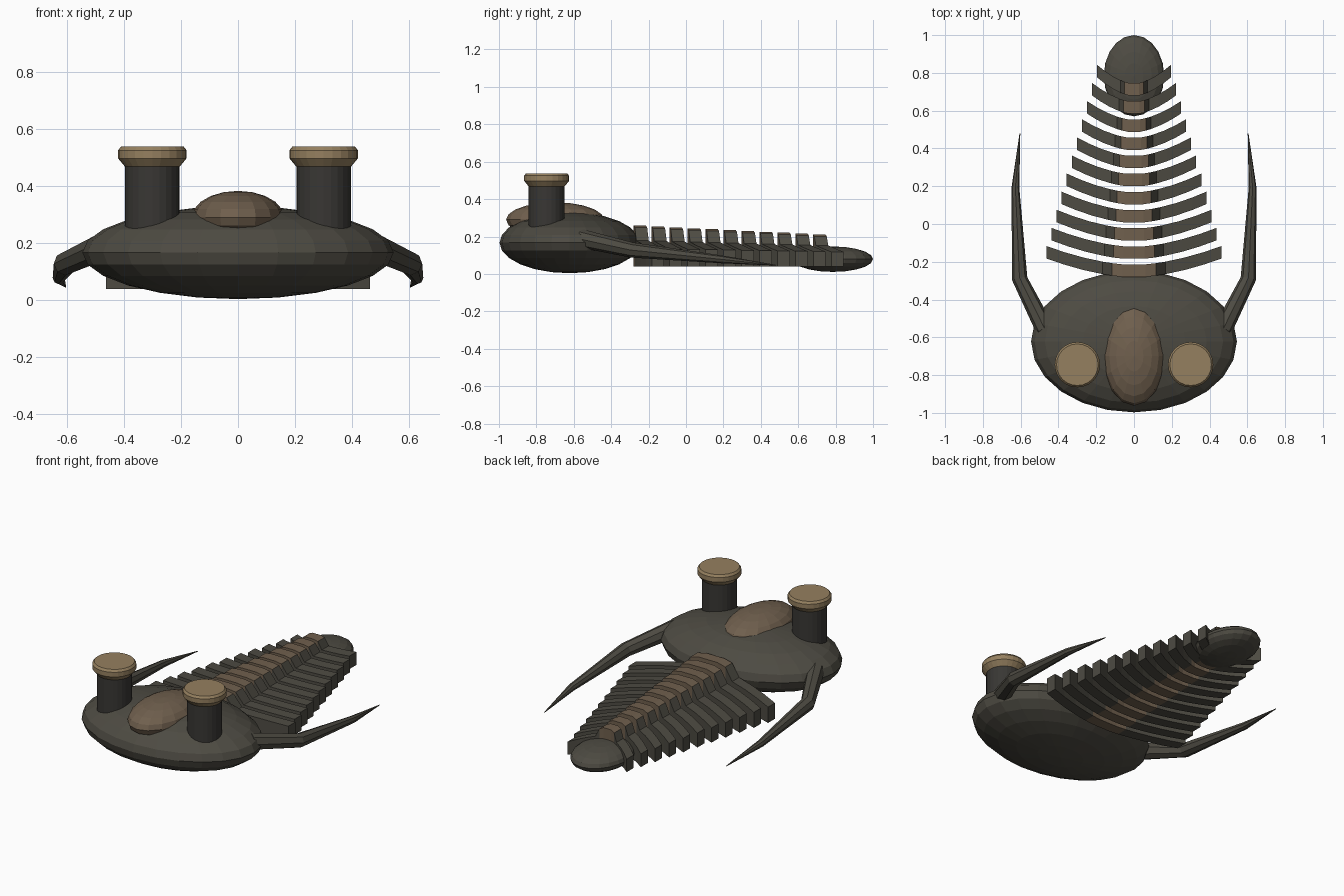
import bpy, bmesh, math
from mathutils import Vector

if "Cube" in bpy.data.objects:
    bpy.data.objects.remove(bpy.data.objects["Cube"])


def mat(name, c):
    m = bpy.data.materials.new(name)
    m.diffuse_color = (*c, 1)
    m.use_nodes = True
    m.node_tree.nodes["Principled BSDF"].inputs["Base Color"].default_value = m.diffuse_color
    return m


SHELL = mat("shell", (0.075, 0.07, 0.055))
DARK = mat("stalk_dark", (0.04, 0.038, 0.034))
BROWN = mat("axis_brown", (0.16, 0.115, 0.075))
TAN = mat("eye_tan", (0.30, 0.215, 0.115))


def finish(name, bm, *mats):
    bmesh.ops.recalc_face_normals(bm, faces=bm.faces)
    me = bpy.data.meshes.new(name)
    bm.to_mesh(me)
    bm.free()
    ob = bpy.data.objects.new(name, me)
    bpy.context.collection.objects.link(ob)
    for m in mats:
        me.materials.append(m)
    return ob


def ellipsoid(name, loc, size, m, seg=24, rings=12):
    bm = bmesh.new()
    bmesh.ops.create_uvsphere(bm, u_segments=seg, v_segments=rings, radius=1)
    for v in bm.verts:
        v.co = Vector(a * b + c for a, b, c in zip(v.co, size, loc))
    return finish(name, bm, m)


def tube(name, rings, m):
    """Skin a list of equal vertex rings, closing both ends."""
    bm = bmesh.new()
    vs = [[bm.verts.new(p) for p in r] for r in rings]
    n = len(vs[0])
    for a, b in zip(vs, vs[1:]):
        for i in range(n):
            bm.faces.new((a[i], a[(i + 1) % n], b[(i + 1) % n], b[i]))
    bm.faces.new(vs[0])
    bm.faces.new(vs[-1])
    return finish(name, bm, m)


def lathe(name, x, y, profile, m, n=24):
    rings = [[(x + r * math.cos(math.tau * i / n), y + r * math.sin(math.tau * i / n), z)
              for i in range(n)] for r, z in profile]
    return tube(name, rings, m)


# Head shield, central lobe and tail plate
ellipsoid("head_shield", (0, -0.622, 0.167), (0.545, 0.375, 0.163), SHELL)
ellipsoid("head_lobe", (0, -0.70, 0.29), (0.162, 0.262, 0.093), BROWN, 16, 10)
ellipsoid("tail_plate", (0, 0.785, 0.079), (0.16, 0.215, 0.068), SHELL, 20, 10)

for side, s in (("right", 1), ("left", -1)):
    # Eye stalk and flared eye cap
    lathe(f"eye_stalk_{side}", s * 0.30, -0.745, [(0.096, 0.2), (0.096, 0.475)], DARK)
    lathe(f"eye_cap_{side}", s * 0.30, -0.745,
          [(0.096, 0.468), (0.12, 0.497), (0.12, 0.525), (0.11, 0.538)], TAN)

    # Backswept cheek spine
    path = [(0.47, -0.56, 0.19, 0.05), (0.605, -0.29, 0.128, 0.041),
            (0.628, 0.19, 0.078, 0.021), (0.604, 0.48, 0.047, 0.002)]
    pts = [Vector((s * p[0], p[1], p[2])) for p in path]
    rings = []
    for i, p in enumerate(pts):
        t = (pts[min(i + 1, 3)] - pts[max(i - 1, 0)]).normalized()
        u = t.cross(Vector((0, 0, 1))).normalized()
        w = u.cross(t)
        rings.append([p + path[i][3] * (u * math.cos(k * math.tau / 8) + w * math.sin(k * math.tau / 8))
                      for k in range(8)])
    tube(f"cheek_spine_{side}", rings, SHELL)

# Body ribs: raised brown axis, low side lobes swept backwards
for i in range(11):
    f = i / 10
    w = 0.463 - 0.267 * f
    yc = -0.25 + 0.096 * i
    top, base, end = 0.26 - 0.047 * f, 0.178 - 0.025 * f, 0.135 - 0.017 * f
    half = [(0.13, top - 0.002), (0.25, top - 0.012), (0.36, base),
            (0.58, base - 0.3 * (base - end)), (0.8, base - 0.65 * (base - end)), (1, end)]
    cols = [(-a, z) for a, z in half[::-1]] + half
    bm = bmesh.new()
    prev = None
    for a, z in cols:
        y = yc + 0.1 * abs(a) ** 1.7
        ring = [bm.verts.new((a * w, y + dy, zz)) for dy, zz in
                ((-0.033, 0.04), (0.033, 0.04), (0.033, z), (-0.033, z))]
        if prev:
            for k in range(4):
                face = bm.faces.new((prev[0][k], prev[0][(k + 1) % 4], ring[(k + 1) % 4], ring[k]))
                face.material_index = int(abs(a + prev[1]) / 2 < 0.2)
        else:
            bm.faces.new(ring)
        prev = (ring, a)
    bm.faces.new(prev[0])
    finish(f"body_rib_{i + 1}", bm, SHELL, BROWN)
